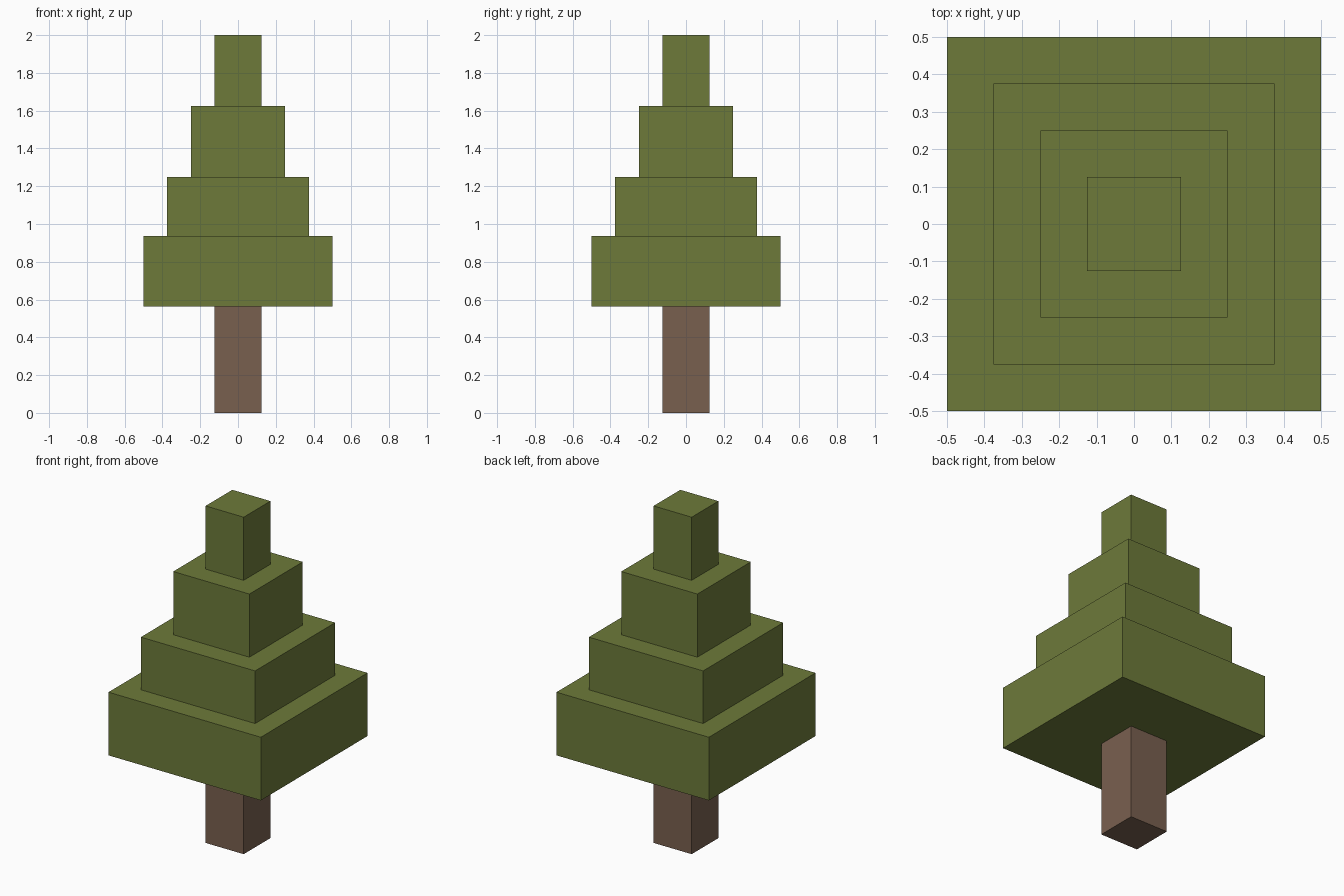
import bpy
import bmesh

if "Cube" in bpy.data.objects:
    bpy.data.objects.remove(bpy.data.objects["Cube"])


def material(name, rgb):
    m = bpy.data.materials.new(name)
    m.diffuse_color = (*rgb, 1.0)
    m.use_nodes = True
    m.node_tree.nodes["Principled BSDF"].inputs["Base Color"].default_value = m.diffuse_color
    return m


def box(name, width, z0, z1, mat):
    """Square block centred on the z axis, from z0 to z1."""
    bm = bmesh.new()
    bmesh.ops.create_cube(bm, size=1.0)
    bmesh.ops.scale(bm, vec=(width, width, z1 - z0), verts=bm.verts)
    bmesh.ops.translate(bm, vec=(0, 0, (z0 + z1) / 2), verts=bm.verts)
    mesh = bpy.data.meshes.new(name)
    bm.to_mesh(mesh)
    bm.free()
    mesh.materials.append(mat)
    obj = bpy.data.objects.new(name, mesh)
    bpy.context.collection.objects.link(obj)
    return obj


bark = material("bark_brown", (0.191, 0.117, 0.078))
leaf = material("leaf_green", (0.153, 0.195, 0.042))

# Trunk
box("trunk", 0.25, 0.0, 0.5625, bark)

# Foliage tiers, widest at the bottom
heights = [0.5625, 0.9375, 1.25, 1.625, 2.0]
for i in range(4):
    box(f"foliage_tier_{i + 1}", 1.0 - 0.25 * i, heights[i], heights[i + 1], leaf)
